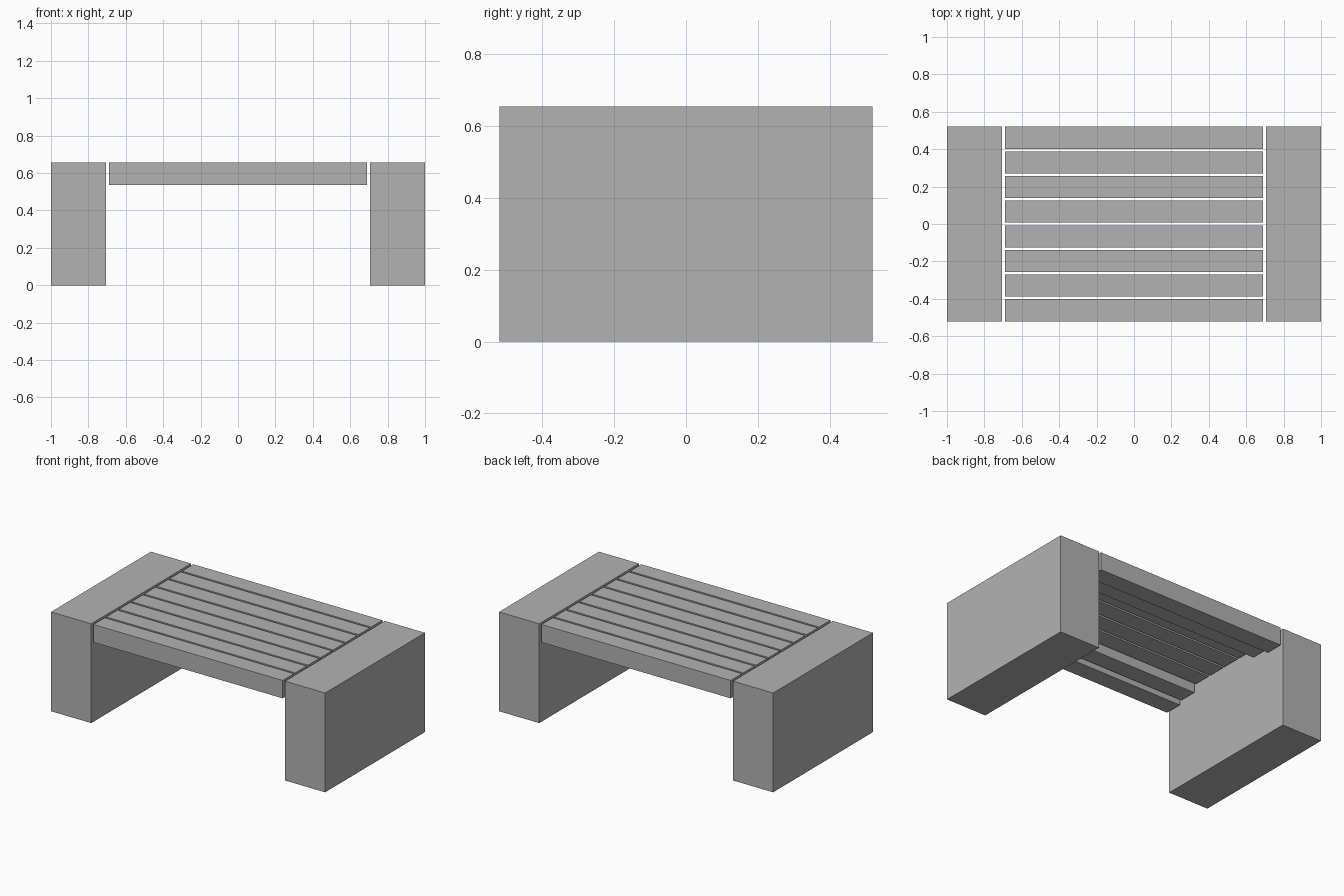
import bpy

if "Cube" in bpy.data.objects:
    bpy.data.objects.remove(bpy.data.objects["Cube"], do_unlink=True)

# Single grey finish
grey = bpy.data.materials.new("plain grey")
grey.use_nodes = True
colour = (0.45, 0.45, 0.45, 1)
grey.diffuse_color = colour
grey.node_tree.nodes["Principled BSDF"].inputs["Base Color"].default_value = colour

TOP = 0.655
HALF_DEPTH = 0.52


def box(name, low, high):
    """Box spanning two opposite corners."""
    centre = [(a + b) / 2 for a, b in zip(low, high)]
    bpy.ops.mesh.primitive_cube_add(size=1, location=centre)
    obj = bpy.context.object
    obj.name = name
    obj.scale = [b - a for a, b in zip(low, high)]
    bpy.ops.object.transform_apply(location=False, rotation=False, scale=True)
    obj.data.materials.append(grey)
    return obj


# Block supports at both ends
box("right_support", (-1, -HALF_DEPTH, 0), (-0.707, HALF_DEPTH, TOP))
box("left_support", (0.707, -HALF_DEPTH, 0), (1, HALF_DEPTH, TOP))

# Seat slats: deep at the front and back edges, thin in the middle
SLAT_WIDTH = 0.118
thicknesses = [0.118, 0.092, 0.04, 0.04]
thicknesses += thicknesses[::-1]
pitch = (2 * HALF_DEPTH - SLAT_WIDTH) / (len(thicknesses) - 1)
for i, thick in enumerate(thicknesses):
    y = -HALF_DEPTH + i * pitch
    box(f"seat_slat_{i + 1}", (-0.69, y, TOP - thick), (0.69, y + SLAT_WIDTH, TOP))
